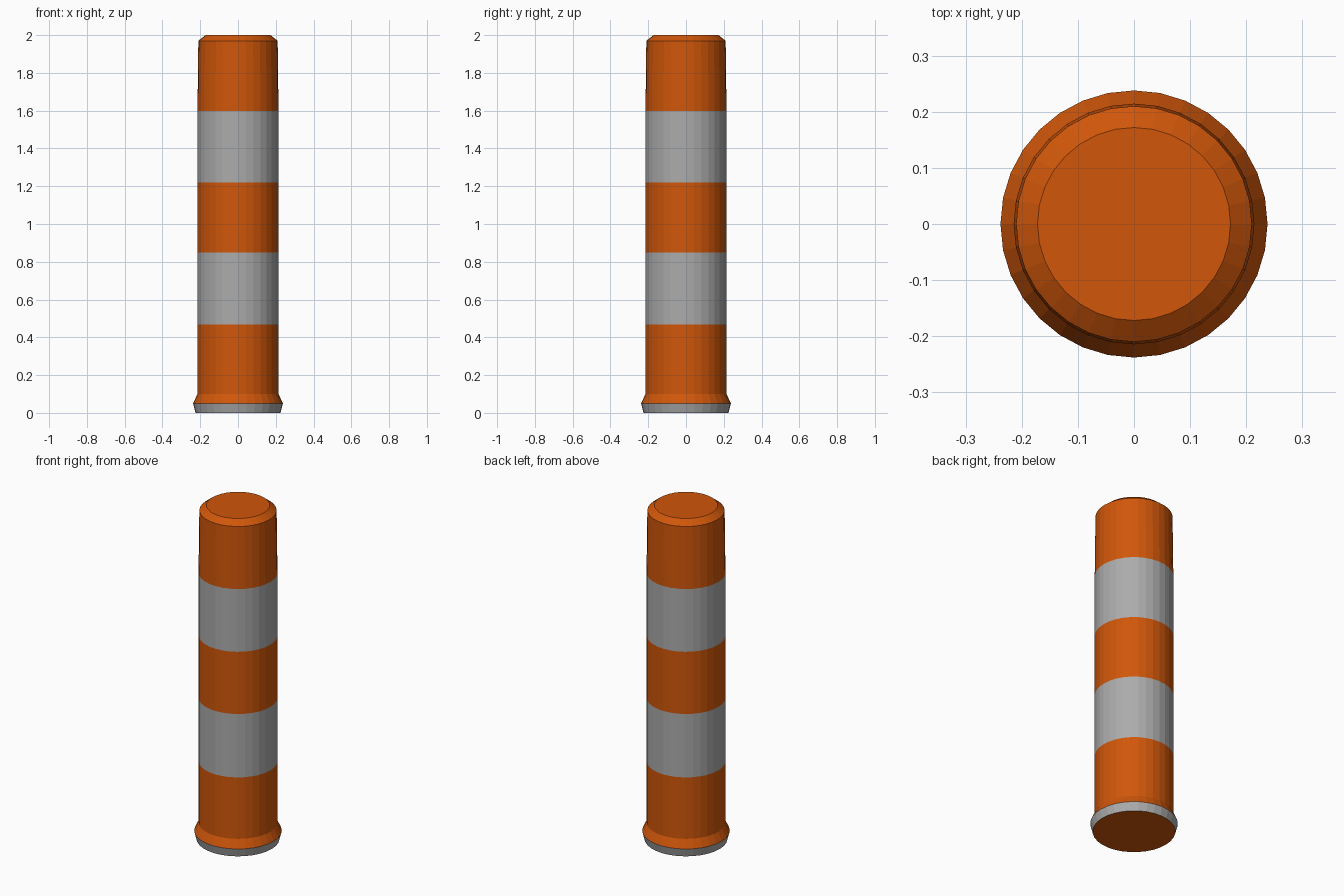
import bpy, bmesh, math

if "Cube" in bpy.data.objects:
    bpy.data.objects.remove(bpy.data.objects["Cube"])

SIDES = 32

def material(name, rgb):
    m = bpy.data.materials.new(name)
    m.diffuse_color = (*rgb, 1)
    m.use_nodes = True
    m.node_tree.nodes["Principled BSDF"].inputs["Base Color"].default_value = m.diffuse_color
    return m

orange = material("safety_orange", (0.63, 0.094, 0.003))
white = material("reflective_grey", (0.41, 0.41, 0.41))

# Profile (radius, height): flared foot, straight banded body, tapered top with bevel
profile = [(0.225, 0.0), (0.238, 0.05)]
profile += [(0.2145, z) for z in (0.1, 0.468, 0.848, 1.221, 1.597)]
profile += [(0.21, 1.97), (0.172, 2.0)]

# Spin the profile into closed rings
bm = bmesh.new()
rings = [[bm.verts.new((r * math.cos(math.tau * k / SIDES),
                        r * math.sin(math.tau * k / SIDES), z))
          for k in range(SIDES)] for r, z in profile]

# Grey foot rim and two grey bands, the rest orange
grey_rows = {0, 3, 5}
for row, (low, high) in enumerate(zip(rings, rings[1:])):
    for k in range(SIDES):
        n = (k + 1) % SIDES
        face = bm.faces.new((low[k], low[n], high[n], high[k]))
        face.material_index = int(row in grey_rows)

# Orange end caps
bm.faces.new(rings[0][::-1])
bm.faces.new(rings[-1])

mesh = bpy.data.meshes.new("striped_post")
bm.to_mesh(mesh)
bm.free()
mesh.materials.append(orange)
mesh.materials.append(white)
post = bpy.data.objects.new("striped_post", mesh)
bpy.context.collection.objects.link(post)
